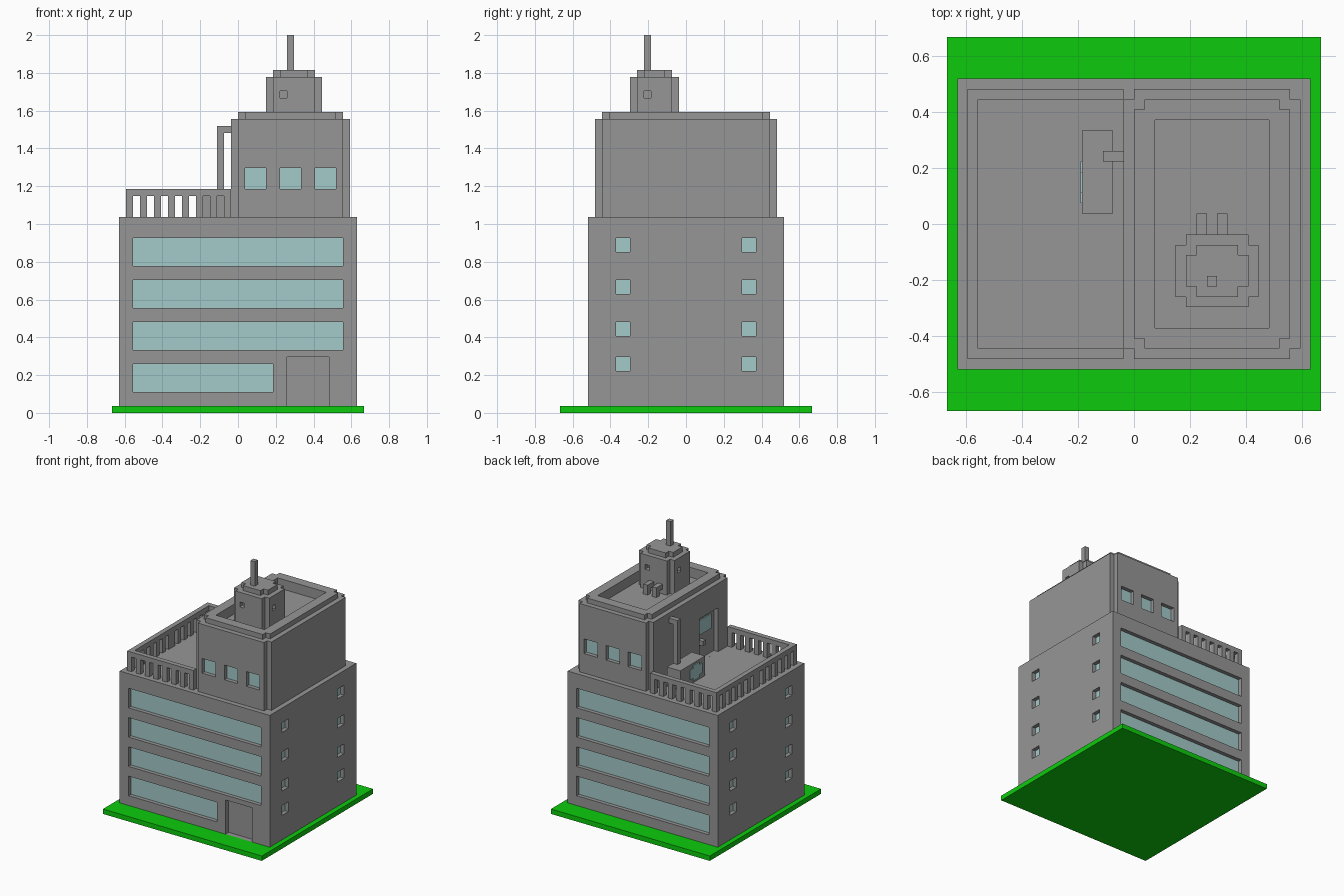
import bpy, bmesh

if "Cube" in bpy.data.objects:
    bpy.data.objects.remove(bpy.data.objects["Cube"])

U = 1 / 27  # one grid step; every size below is in grid steps


def material(name, rgb):
    m = bpy.data.materials.new(name)
    m.diffuse_color = (*rgb, 1)
    m.use_nodes = True
    m.node_tree.nodes["Principled BSDF"].inputs["Base Color"].default_value = m.diffuse_color
    return m


GREY = material("concrete grey", (0.305, 0.305, 0.305))
GLASS = material("pale blue glass", (0.371, 0.591, 0.591))
GREEN = material("grass green", (0.004, 0.6, 0.004))


def add_prism(bm, outline, z0, z1):
    low = [bm.verts.new((x * U, y * U, z0 * U)) for x, y in outline]
    high = [bm.verts.new((x * U, y * U, z1 * U)) for x, y in outline]
    bm.faces.new(low[::-1])
    bm.faces.new(high)
    n = len(low)
    for i in range(n):
        j = (i + 1) % n
        bm.faces.new((low[i], low[j], high[j], high[i]))


def add_box(bm, b):
    x0, x1, y0, y1, z0, z1 = b
    add_prism(bm, [(x0, y0), (x1, y0), (x1, y1), (x0, y1)], z0, z1)


def finish(bm, name, mat):
    mesh = bpy.data.meshes.new(name)
    bm.to_mesh(mesh)
    bm.free()
    mesh.materials.append(mat)
    ob = bpy.data.objects.new(name, mesh)
    bpy.context.collection.objects.link(ob)
    return ob


def boxes(name, items, mat=GREY):
    bm = bmesh.new()
    for b in items:
        add_box(bm, b)
    return finish(bm, name, mat)


def notched(name, x0, x1, y0, y1, z0, z1):
    """Block whose four corners are stepped in by one grid step."""
    pts = [(x0 + 1, y0), (x1 - 1, y0), (x1 - 1, y0 + 1), (x1, y0 + 1),
           (x1, y1 - 1), (x1 - 1, y1 - 1), (x1 - 1, y1), (x0 + 1, y1),
           (x0 + 1, y1 - 1), (x0, y1 - 1), (x0, y0 + 1), (x0 + 1, y0 + 1)]
    bm = bmesh.new()
    add_prism(bm, pts, z0, z1)
    return finish(bm, name, GREY)


def cut(ob, items):
    cutter = boxes("cutter", items)
    cutter.hide_render = True
    mod = ob.modifiers.new("openings", 'BOOLEAN')
    mod.operation = 'DIFFERENCE'
    mod.solver = 'EXACT'
    mod.object = cutter
    bpy.context.view_layer.objects.active = ob
    bpy.ops.object.modifier_apply(modifier=mod.name)
    bpy.data.objects.remove(cutter)


def opening(side, wall, a0, a1, z0, z1):
    """Returns (cutter box, glass plate) for a one-step-deep recess in a wall."""
    s = 1 if side[0] == '+' else -1
    t = 0.2
    deep = sorted((wall - s, wall + s))
    pane = sorted((wall - s, wall - s * (1 - t)))
    if side[1] == 'x':
        return (*deep, a0, a1, z0, z1), (*pane, a0, a1, z0, z1)
    return (a0, a1, *deep, z0, z1), (a0, a1, *pane, z0, z1)


# Ground slab
boxes("lawn", [(-18, 18, -18, 18, 0, 1)], GREEN)

# Main block with long window bands, small side windows and a door recess
body = boxes("main_block", [(-17, 17, -14, 14, 1, 28)])
wins = []
for z in (3, 9, 15, 21):
    wins.append(opening('-y', -14, -15, 5 if z == 3 else 15, z, z + 4))
    wins.append(opening('+y', 14, -15, 15, z, z + 4))
for z in (6, 11, 17, 23):
    for y in (-10, 8):
        wins.append(opening('+x', 17, y, y + 2, z, z + 2))
        wins.append(opening('-x', -17, y, y + 2, z, z + 2))
door = opening('-y', -14, 7, 13, 1.001, 8)[0]
cut(body, [w[0] for w in wins] + [door])
boxes("main_windows", [w[1] for w in wins], GLASS)

# Upper block with sunken roof, front and back windows, terrace door
upper = notched("upper_block", -1, 16, -13, 13, 28, 42)
wins = []
for x in (1, 6, 11):
    wins.append(opening('-y', -13, x, x + 3, 32, 35))
    wins.append(opening('+y', 13, x, x + 3, 32, 35))
terrace_door = opening('-x', -1, -9, -3, 28.001, 37)[0]
roof_well = (2, 13, -10, 10, 41, 45)
cut(upper, [w[0] for w in wins] + [terrace_door, roof_well])
boxes("upper_windows", [w[1] for w in wins], GLASS)
boxes("terrace_door_window", [(-0.2, 0, -8, -4, 33, 36)], GLASS)
boxes("terrace_door_handle", [(-1, 0, -5, -4, 31, 32)])
rim = notched("roof_rim", 0, 15, -12, 12, 42, 43)
cut(rim, [(2, 13, -10, 10, 41, 45)])

# Roof tower, cap and mast
tower = notched("roof_tower", 4, 12, -8, -1, 41, 48)
cut(tower, [opening('-y', -8, 6, 7, 45, 46)[0],
            opening('+x', 12, -6, -5, 45, 46)[0],
            opening('+y', -1, 9, 10, 45, 46)[0],
            opening('-x', 4, -4, -3, 45, 46)[0]])
notched("tower_cap", 5, 11, -7, -2, 48, 49)
boxes("mast", [(7, 8, -6, -5, 49, 54)])

# Bent pipes behind the tower
for i, x in enumerate((6, 8)):
    boxes(f"roof_pipe_{i + 1}", [(x, x + 1, -1, 1, 42, 43),
                                 (x, x + 1, 0, 1, 41, 42)])

# Terrace railing: top rail and posts on three sides
rail = [(-16, -15, -13, 13, 31, 32)]
for y in (-13, 12):
    rail.append((-15, -1, y, y + 1, 31, 32))
    rail += [(x, x + 1, y, y + 1, 28, 31) for x in range(-16, -1, 2)]
    rail.append((-1, 0, y, y + 1, 28, 32))
for k in range(1, 7):
    y = -13 + 2 * k
    rail += [(-16, -15, y, y + 1, 28, 31), (-16, -15, -y - 1, -y, 28, 31)]
# the strip beside the stepped corner stays open
rail = [b for b in rail if b[0] != -1]
boxes("terrace_railing", rail)

# Ventilation unit with a round fan, and its pipe into the wall
boxes("ventilation_unit", [(-5, -2, 1, 9, 28, 32)])
boxes("ventilation_fan", [(-5.15, -5, 2, 6, 29, 31),
                          (-5.15, -5, 3, 5, 31, 31.6),
                          (-5.15, -5, 3, 5, 28.4, 29)], GLASS)
boxes("ventilation_pipe", [(-3, -2, 6, 7, 32, 41), (-2, -1, 6, 7, 40, 41)])
